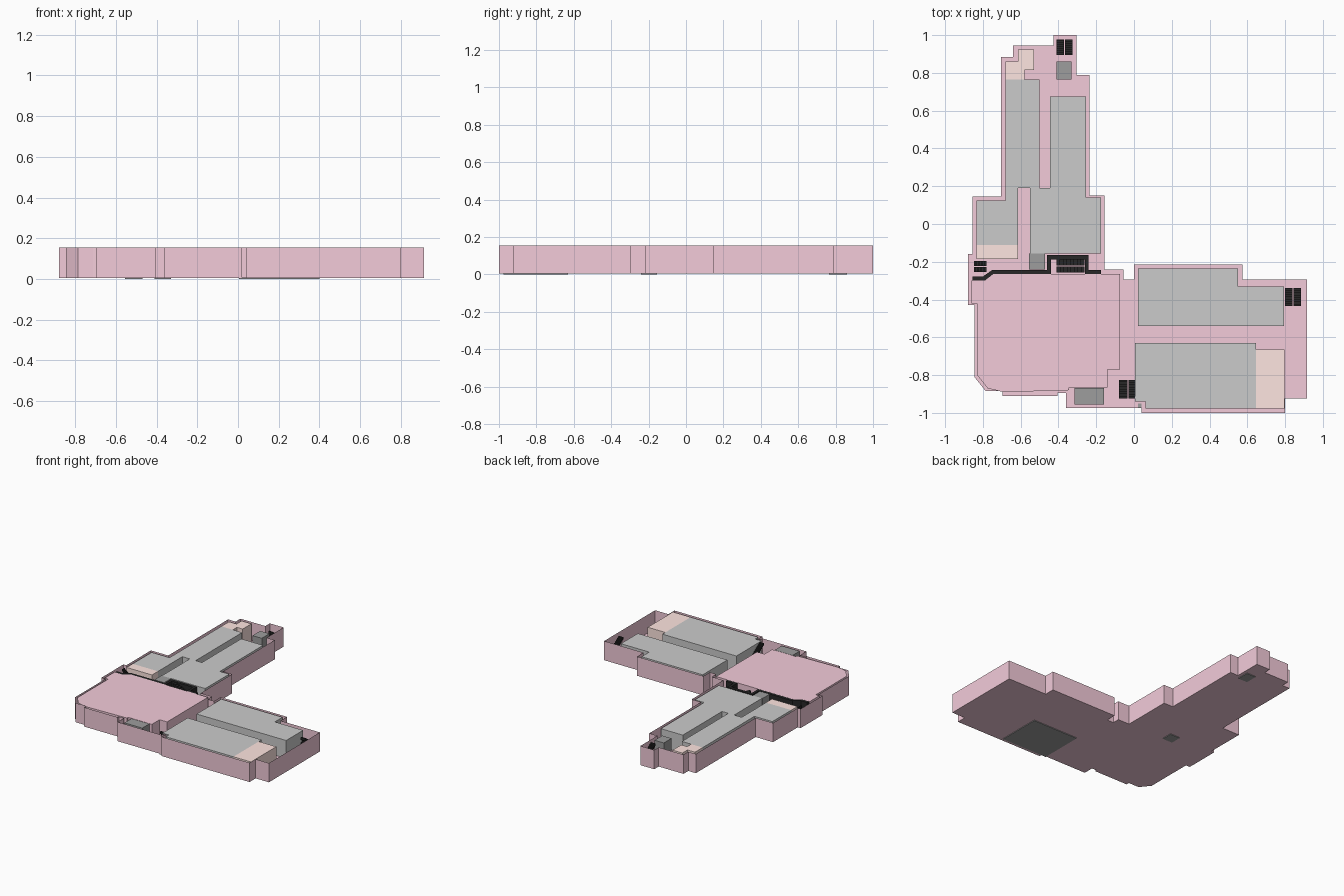
import bpy, bmesh

if "Cube" in bpy.data.objects:
    bpy.data.objects.remove(bpy.data.objects["Cube"])

TOP, FLOOR = 0.155, 0.012


def material(name, rgb):
    m = bpy.data.materials.new(name)
    m.diffuse_color = (*rgb, 1)
    m.use_nodes = True
    m.node_tree.nodes["Principled BSDF"].inputs["Base Color"].default_value = m.diffuse_color
    return m


PINK = material("pink", (0.9, 0.6, 0.7))
PEACH = material("peach", (1.0, 0.79, 0.75))
DARK = material("dark_grey", (0.34, 0.34, 0.34))
BLACK = material("black", (0.02, 0.02, 0.02))


def finish(bm, name, mat):
    bmesh.ops.recalc_face_normals(bm, faces=bm.faces)
    me = bpy.data.meshes.new(name)
    bm.to_mesh(me)
    bm.free()
    if mat:
        me.materials.append(mat)
    ob = bpy.data.objects.new(name, me)
    bpy.context.collection.objects.link(ob)
    return ob


def add_prism(bm, pts, z0, z1, wall=None):
    """Extruded outline; with wall set, only a rim of that thickness."""
    face = bm.faces.new([bm.verts.new((x, y, z0)) for x, y in pts])
    faces = [face]
    if wall:
        faces = bmesh.ops.inset_region(bm, faces=[face], thickness=wall,
                                       use_even_offset=True, use_boundary=True)["faces"]
        bmesh.ops.delete(bm, geom=[face], context='FACES')
    new = bmesh.ops.extrude_face_region(bm, geom=faces, use_keep_orig=True)["geom"]
    bmesh.ops.translate(bm, vec=(0, 0, z1 - z0),
                        verts=[v for v in new if isinstance(v, bmesh.types.BMVert)])


def prism(name, pts, z0, z1, mat=None, wall=None):
    bm = bmesh.new()
    add_prism(bm, pts, z0, z1, wall)
    return finish(bm, name, mat)


def rect(x0, x1, y0, y1):
    return [(x0, y0), (x1, y0), (x1, y1), (x0, y1)]


def stairs(name, x0, x1, y0, y1, along_y=True, steps=8):
    """Two parallel flights climbing in opposite directions."""
    bm = bmesh.new()
    gap, rise = 0.003, (0.15 - FLOOR) / (2 * steps)
    for flight in range(2):
        for i in range(steps):
            z = FLOOR + rise * (flight * steps + i + 1)
            k = steps - 1 - i if flight else i
            if along_y:
                mid, d = (x0 + x1) / 2, (y1 - y0) / steps
                a, b = (mid + gap, x1) if flight else (x0, mid - gap)
                r = rect(a, b, y0 + k * d, y0 + (k + 1) * d)
            else:
                mid, d = (y0 + y1) / 2, (x1 - x0) / steps
                a, b = (mid + gap, y1) if flight else (y0, mid - gap)
                r = rect(x0 + k * d, x0 + (k + 1) * d, a, b)
            add_prism(bm, r, z - rise * 2 if i else FLOOR, z)
    return finish(bm, name, BLACK)


# Floor slab and perimeter walls
outline = [(-.425, 1), (-.305, 1), (-.305, .79), (-.235, .79), (-.235, .15), (-.155, .15),
           (-.155, -.24), (-.055, -.24), (-.055, -.295), (0, -.295), (0, -.215),
           (.575, -.215), (.575, -.295), (.915, -.295), (.915, -.925), (.8, -.925),
           (.8, -1), (.04, -1), (.04, -.95), (.02, -.95), (.02, -.975), (-.36, -.975),
           (-.36, -.895), (-.405, -.895), (-.405, -.91), (-.695, -.91), (-.695, -.885),
           (-.785, -.885), (-.845, -.81), (-.845, -.43), (-.88, -.43), (-.88, -.16),
           (-.855, -.16), (-.855, .145), (-.705, .145), (-.705, .885), (-.64, .885),
           (-.64, .945), (-.425, .945)]
prism("floor_slab", outline, 0.005, FLOOR, PINK)
prism("outer_walls", outline, 0.005, TOP, PINK, wall=0.022)

# Raised hall block
prism("hall_block", [(-.86, -.3), (-.79, -.3), (-.745, -.265), (-.075, -.265), (-.075, -.77),
                     (-.14, -.77), (-.14, -.865), (-.345, -.865), (-.345, -.88), (-.69, -.89),
                     (-.775, -.87), (-.83, -.8), (-.83, -.42), (-.86, -.42)], 0.008, 0.1535, PINK)

# Grey room blocks
prism("north_rooms", [(-.68, .765), (-.5, .765), (-.5, .19), (-.445, .19), (-.445, .675),
                      (-.255, .675), (-.255, .14), (-.175, .14), (-.175, -.155), (-.55, -.155),
                      (-.55, .19), (-.615, .19), (-.615, -.11), (-.835, -.11), (-.835, .125),
                      (-.68, .125)], 0.008, 0.153)
prism("east_rooms_back", [(.02, -.235), (.55, -.235), (.55, -.33), (.795, -.33),
                          (.795, -.54), (.02, -.54)], 0.008, 0.153)
prism("east_rooms_front", [(.005, -.63), (.645, -.63), (.645, -.978), (.06, -.978),
                           (.06, -.94), (.005, -.94)], 0.008, 0.153)
prism("underside_panel", rect(0.005, .4, -.975, -.63), 0, 0.007, DARK)

# Peach rooms
prism("north_peach_room", [(-.615, .923), (-.53, .923), (-.53, .815), (-.58, .815), (-.58, .765),
                           (-.68, .765), (-.68, .86), (-.615, .86)], 0.008, 0.153, PEACH)
prism("west_peach_room", rect(-.835, -.615, -.185, -.11), 0.008, 0.153, PEACH)
prism("east_peach_room", rect(.645, .797, -.978, -.665), 0.008, 0.153, PEACH)

# Lift shafts
prism("north_lift", rect(-.41, -.33, .765, .86), 0, 0.153, DARK)
prism("central_lift", rect(-.555, -.47, -.24, -.155), 0, 0.153, DARK)
prism("south_lift", rect(-.315, -.16, -.955, -.868), 0.008, 0.153, DARK)

# Black partition between hall and north wing
prism("partition", [(-.855, -.3), (-.79, -.3), (-.745, -.265), (-.44, -.265), (-.44, -.187),
                    (-.26, -.187), (-.26, -.265), (-.175, -.265), (-.175, -.243), (-.24, -.243),
                    (-.24, -.165), (-.46, -.165), (-.46, -.243), (-.75, -.243), (-.8, -.278),
                    (-.855, -.278)], 0.008, 0.153, BLACK)

# Staircases
stairs("north_stairs", -.41, -.325, .895, .978)
stairs("west_stairs", -.848, -.782, -.255, -.195, along_y=False)
stairs("central_stairs", -.41, -.262, -.258, -.188, along_y=False)
stairs("east_stairs", .8, .885, -.435, -.34)
stairs("south_stairs", -.08, .018, -.925, -.825)
